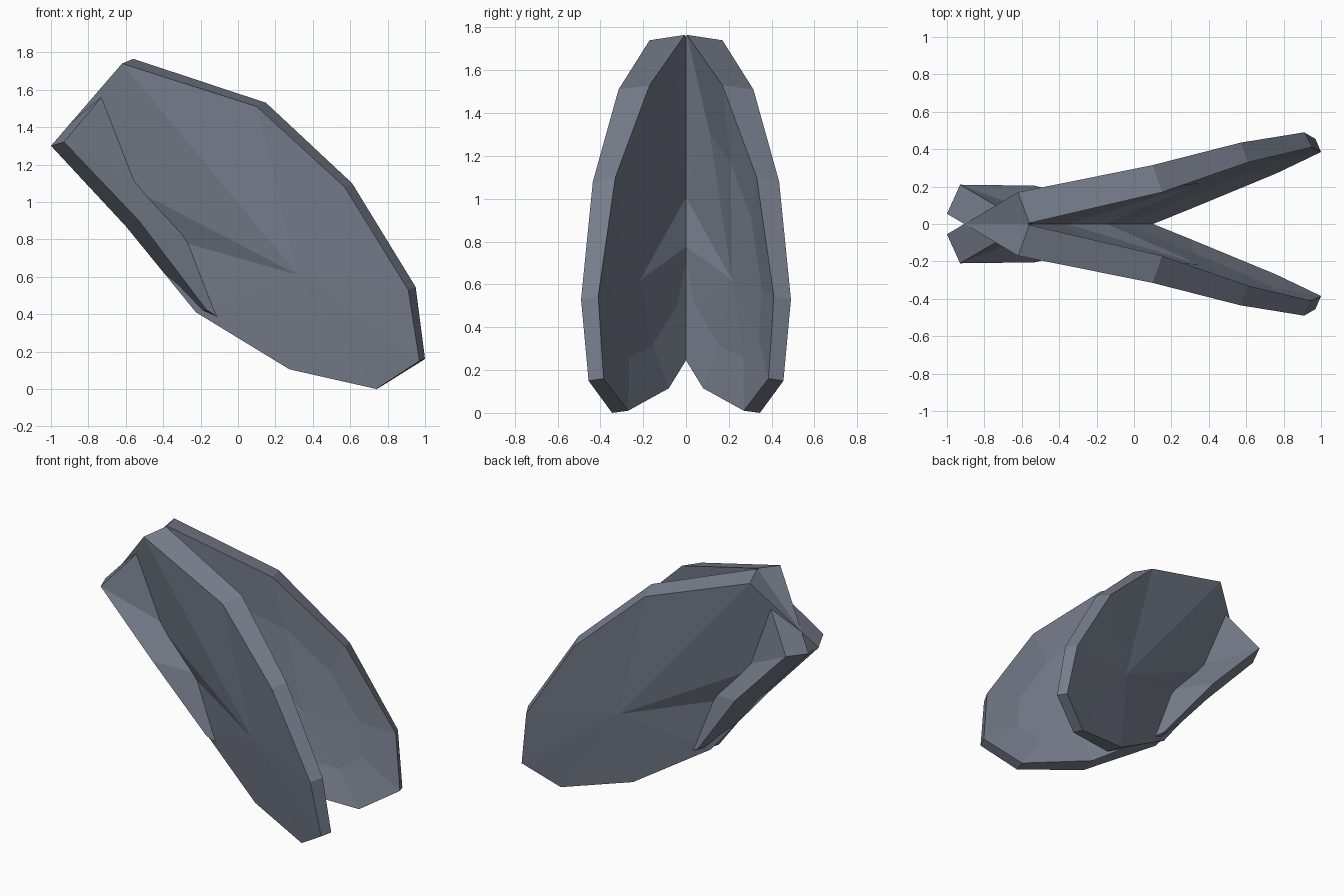
import bpy
import bmesh
from mathutils import Vector

cube = bpy.data.objects.get("Cube")
if cube:
    bpy.data.objects.remove(cube, do_unlink=True)

# One slate colour for the whole shell
SLATE = (0.19, 0.215, 0.27, 1.0)
slate = bpy.data.materials.new("slate_shell")
slate.use_nodes = True
slate.diffuse_color = SLATE
slate.node_tree.nodes["Principled BSDF"].inputs["Base Color"].default_value = SLATE

# Outer and inner edge of the rim, clockwise from the top corner
OUTER_RIM = [
    (-.62, -.17, 1.74), (.10, -.315, 1.51), (.57, -.435, 1.08),
    (.91, -.49, .53), (.97, -.455, .15), (.74, -.345, 0),
    (.275, -.20, .105), (-.225, -.045, .41), (-.60, .05, .87), (-1, .055, 1.30),
]
INNER_RIM = [
    (-.56, -.005, 1.765), (.15, -.17, 1.53), (.61, -.33, 1.10),
    (.95, -.41, .545), (1, -.385, .16), (.76, -.27, .01),
    (.30, -.08, .115), (-.17, .11, .425), (-.53, .205, .90), (-.93, .21, 1.32),
]
OUTER_CENTRE = Vector((.32, -.295, .61))
INNER_CENTRE = Vector((.35, -.18, .62))
RECESS = Vector((0, -.035, 0))
INSET = 0.4


def make_valve(name, side):
    """Build one half of the shell; side -1 mirrors it to the back."""
    bm = bmesh.new()

    def add_vert(point):
        return bm.verts.new((point[0], point[1] * side, point[2]))

    def bridge(ring_a, ring_b):
        for i in range(len(ring_a)):
            j = (i + 1) % len(ring_a)
            bm.faces.new((ring_a[i], ring_a[j], ring_b[j], ring_b[i]))

    def fan(ring, centre):
        for i in range(len(ring)):
            bm.faces.new((ring[i], ring[(i + 1) % len(ring)], centre))

    # Rim, shallow inner bowl and its floor
    outer = [add_vert(p) for p in OUTER_RIM]
    inner = [add_vert(p) for p in INNER_RIM]
    floor = [add_vert(Vector(p).lerp(INNER_CENTRE, INSET) + RECESS) for p in INNER_RIM]
    bridge(outer, inner)
    bridge(inner, floor)
    fan(floor, add_vert(INNER_CENTRE + RECESS))
    # Outer shell faces meet at one central point
    fan(outer, add_vert(OUTER_CENTRE))

    bmesh.ops.recalc_face_normals(bm, faces=bm.faces[:])
    mesh = bpy.data.meshes.new(name)
    bm.to_mesh(mesh)
    bm.free()
    mesh.materials.append(slate)
    valve = bpy.data.objects.new(name, mesh)
    bpy.context.collection.objects.link(valve)
    return valve


# The two valves cross each other at the hinge
make_valve("front_shell_half", 1)
make_valve("back_shell_half", -1)
